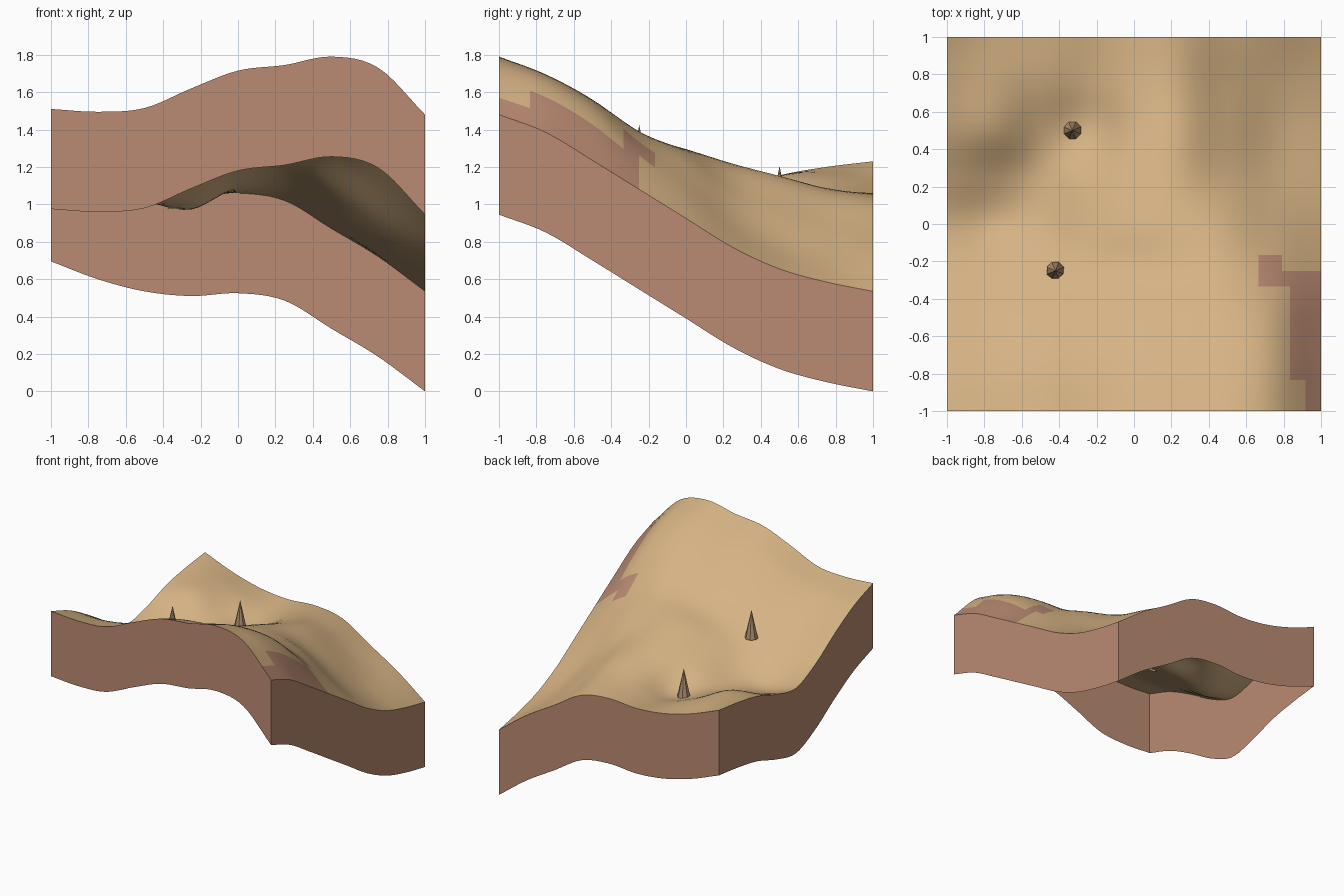
import bpy, bmesh, math

if "Cube" in bpy.data.objects:
    bpy.data.objects.remove(bpy.data.objects["Cube"], do_unlink=True)


def material(name, rgb):
    linear = [((c / 255 + 0.055) / 1.055) ** 2.4 for c in rgb] + [1.0]
    mat = bpy.data.materials.new(name)
    mat.use_nodes = True
    mat.diffuse_color = linear
    mat.node_tree.nodes["Principled BSDF"].inputs["Base Color"].default_value = linear
    return mat


sand = material("sand", (214, 179, 132))
clay = material("clay", (187, 139, 115))
bark = material("spike_brown", (180, 147, 113))

# Cross-sections of the land in hundredths, from front to back, each from -x to +x
SECTIONS = [
    (151, 149.5, 151.5, 162, 171.5, 174.5, 179, 173, 148),
    (142, 141.5, 145, 154, 161.5, 164.5, 169.5, 164.5, 138.5),
    (128.5, 128, 133, 141, 147.5, 151.5, 156, 150, 123.5),
    (113, 112, 117, 125, 132, 137, 138.5, 129, 108),
    (103, 97, 103, 117, 127, 129.5, 125.5, 110.5, 92.5),
    (107.5, 102, 99.5, 108.5, 119, 121, 108.5, 91, 77),
    (115.5, 114, 102.5, 97.5, 111, 114.5, 98.5, 79, 65.5),
    (120, 115.5, 107, 101, 107.5, 107, 90.5, 73.5, 58.5),
    (123, 113.5, 107, 104.5, 106, 102, 87, 72, 53.5),
]
CELLS = 48
DEPTH = 0.535


def spline(values, t):
    """Smooth curve through evenly spaced values, t from -1 to 1."""
    padded = [2 * values[0] - values[1], *values, 2 * values[-1] - values[-2]]
    pos = (t + 1) / 2 * (len(values) - 1)
    i = min(max(int(pos), 0), len(values) - 2)
    f = pos - i
    a, b, c, d = padded[i:i + 4]
    return b + f / 2 * (c - a + f * (2 * a - 5 * b + 4 * c - d + f * (3 * (b - c) + d - a)))


def height(x, y):
    return spline([spline(row, x) for row in SECTIONS], y) / 100


def is_clay(x, y):
    """Bare clay along the steep right-hand bank."""
    bank = x > 0.83 and y < -0.25 and (x > 0.91 or y > -0.83)
    tongue = 0.66 < x < 0.8 and -0.335 < y < -0.165
    neck = 0.66 < x < 0.84 and -0.335 < y < -0.25
    return bank or tongue or neck


def make_object(name, bm, mats):
    mesh = bpy.data.meshes.new(name)
    bm.to_mesh(mesh)
    bm.free()
    for mat in mats:
        mesh.materials.append(mat)
    obj = bpy.data.objects.new(name, mesh)
    bpy.context.collection.objects.link(obj)
    return obj


# Rolling land surface
bm = bmesh.new()
bmesh.ops.create_grid(bm, x_segments=CELLS, y_segments=CELLS, size=1)
for v in bm.verts:
    v.co.z = height(v.co.x, v.co.y)
for face in bm.faces:
    centre = face.calc_center_median()
    face.material_index = int(is_clay(centre.x, centre.y))
    face.smooth = True
make_object("land_surface", bm, [sand, clay])

# Side walls that follow the land's rim, open underneath
bm = bmesh.new()
corners = [(-1, -1), (1, -1), (1, 1), (-1, 1)]
for (x0, y0), (x1, y1) in zip(corners, corners[1:] + corners[:1]):
    previous = None
    for i in range(CELLS + 1):
        t = i / CELLS
        x, y = x0 + (x1 - x0) * t, y0 + (y1 - y0) * t
        z = height(x, y)
        pair = bm.verts.new((x, y, z - DEPTH)), bm.verts.new((x, y, z))
        if previous:
            bm.faces.new((previous[0], pair[0], pair[1], previous[1]))
        previous = pair
make_object("side_walls", bm, [clay])

# Pointed spikes standing on the land, their feet just touching it
for name, x, y in (("front_spike", -0.42, -0.25), ("back_spike", -0.33, 0.5)):
    bm = bmesh.new()
    bmesh.ops.create_cone(bm, cap_ends=False, segments=8, radius1=0.05, radius2=0, depth=0.23)
    spike = make_object(name, bm, [bark])
    spike.location = (x, y, height(x, y) + 0.115)
    spike.rotation_euler.z = math.radians(22.5)
